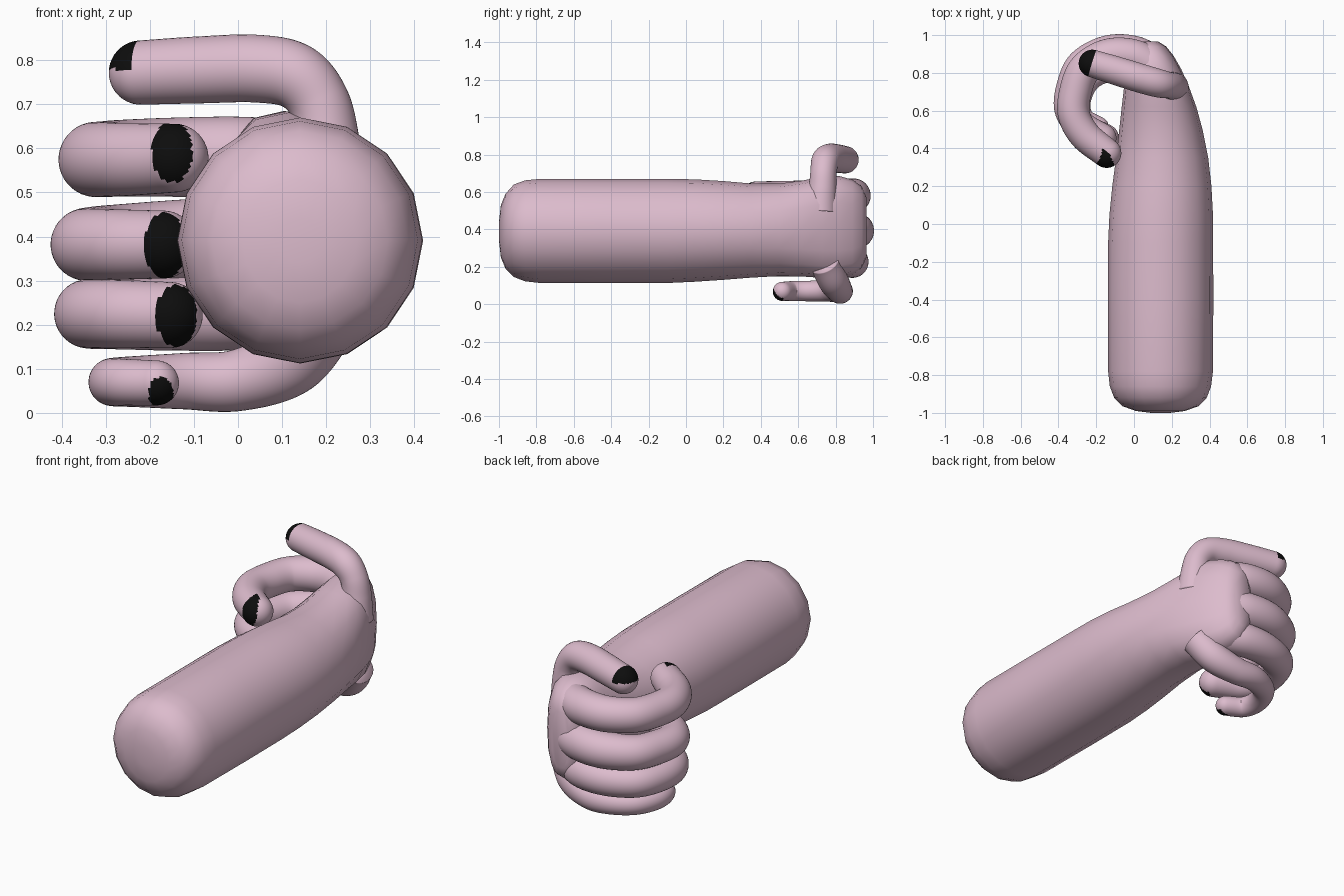
import bpy, bmesh, math
from mathutils import Vector


def material(name, rgb):
    m = bpy.data.materials.new(name)
    m.diffuse_color = (*rgb, 1)
    return m


SKIN = material("pink skin", (0.72, 0.50, 0.61))
NAIL = material("black nail", (0.004, 0.004, 0.004))


def loft(name, rings, nail=None):
    """Skin a list of vertex rings, close both ends, paint faces by the nail rule."""
    bm = bmesh.new()
    vs = [[bm.verts.new(p) for p in ring] for ring in rings]
    n = len(rings[0])
    for a, b in zip(vs, vs[1:]):
        for i in range(n):
            j = (i + 1) % n
            bm.faces.new((a[i], a[j], b[j], b[i]))
    bm.faces.new(vs[0])
    bm.faces.new(vs[-1])
    bmesh.ops.recalc_face_normals(bm, faces=bm.faces)
    bm.normal_update()
    for f in bm.faces:
        f.smooth = True
        if nail and nail(f.calc_center_median(), f.normal):
            f.material_index = 1
    me = bpy.data.meshes.new(name)
    bm.to_mesh(me)
    bm.free()
    me.materials.append(SKIN)
    me.materials.append(NAIL)
    ob = bpy.data.objects.new(name, me)
    bpy.context.collection.objects.link(ob)
    return ob


def spline(pts, steps=20):
    """Catmull-Rom through points of (x, y, z, radius)."""
    p = [Vector(q) for q in pts]
    p = [2 * p[0] - p[1]] + p + [2 * p[-1] - p[-2]]
    out = []
    for i in range(1, len(p) - 2):
        a, b, c, d = p[i - 1:i + 3]
        for k in range(steps):
            t = k / steps
            out.append(0.5 * (2 * b + (c - a) * t + (2 * a - 5 * b + 4 * c - d) * t * t
                              + (3 * b - a - 3 * c + d) * t ** 3))
    return out + [p[-2]]


def finger(name, pts, nail, sides=40):
    """Round tube along a spline with a domed tip."""
    path = spline(pts)
    pos = [q.to_3d() for q in path]
    rad = [q[3] for q in path]
    tip_dir = (pos[-1] - pos[-2]).normalized()
    end, r = pos[-1], rad[-1]
    for k in range(1, 13):
        a = k / 12 * math.radians(86)
        pos.append(end + tip_dir * r * math.sin(a))
        rad.append(r * math.cos(a))
    rings, u = [], None
    for i, p in enumerate(pos):
        t = (pos[min(i + 1, len(pos) - 1)] - pos[max(i - 1, 0)]).normalized()
        if u is None:
            u = t.orthogonal()
        u = (u - t * u.dot(t)).normalized()
        v = t.cross(u)
        angles = [2 * math.pi * k / sides for k in range(sides)]
        rings.append([p + rad[i] * (u * math.cos(a) + v * math.sin(a)) for a in angles])
    return loft(name, rings, nail)


def oval_nail(cx, cz, a, b, ymax):
    """Oval patch on the front-facing side of a fingertip."""
    return lambda c, n: (n.y < 0.1 and c.y < ymax
                         and ((c.x - cx) / a) ** 2 + ((c.z - cz) / b) ** 2 < 1)


# Forearm and palm: y, left x, right x, bottom z, top z, squareness
sections = [
    (-1.0, 0.09, 0.19, 0.34, 0.44, 2), (-0.99, 0.01, 0.27, 0.25, 0.53, 2),
    (-0.965, -0.06, 0.34, 0.19, 0.59, 2), (-0.92, -0.105, 0.385, 0.145, 0.64, 2),
    (-0.86, -0.128, 0.408, 0.122, 0.662, 2), (-0.78, -0.137, 0.418, 0.113, 0.67, 2),
    (-0.4, -0.138, 0.42, 0.112, 0.67, 2), (-0.1, -0.137, 0.419, 0.113, 0.67, 2),
    (0.05, -0.13, 0.418, 0.12, 0.667, 2), (0.2, -0.115, 0.41, 0.13, 0.658, 2),
    (0.35, -0.095, 0.393, 0.142, 0.645, 2), (0.5, -0.078, 0.363, 0.15, 0.645, 2.1),
    (0.62, -0.065, 0.33, 0.148, 0.66, 2.3), (0.73, -0.052, 0.29, 0.14, 0.682, 2.5),
    (0.82, -0.04, 0.25, 0.145, 0.685, 2.6), (0.89, -0.02, 0.21, 0.16, 0.665, 2.6),
    (0.94, 0.0, 0.17, 0.195, 0.63, 2.5), (0.965, 0.03, 0.13, 0.25, 0.57, 2.3),
]


def power(v, e):
    return math.copysign(abs(v) ** (2 / e), v)


rings = []
for y, x0, x1, z0, z1, e in sections:
    ring = []
    for k in range(16):
        a = 2 * math.pi * k / 16
        ring.append(((x0 + x1) / 2 + (x1 - x0) / 2 * power(math.cos(a), e), y,
                     (z0 + z1) / 2 + (z1 - z0) / 2 * power(math.sin(a), e)))
    rings.append(ring)
loft("forearm_and_palm", rings)

# Three large curled fingers
finger("index_finger",
       [(0.12, 0.82, 0.575, 0.09), (0.0, 0.885, 0.58, 0.092), (-0.14, 0.89, 0.58, 0.09),
        (-0.26, 0.82, 0.578, 0.087), (-0.31, 0.70, 0.575, 0.086), (-0.318, 0.58, 0.575, 0.085),
        (-0.26, 0.47, 0.575, 0.083), (-0.145, 0.375, 0.578, 0.078)],
       oval_nail(-0.15, 0.592, 0.046, 0.07, 0.45))
finger("middle_finger",
       [(0.12, 0.84, 0.40, 0.095), (0.0, 0.9, 0.395, 0.096), (-0.14, 0.905, 0.39, 0.093),
        (-0.27, 0.84, 0.385, 0.088), (-0.325, 0.73, 0.383, 0.085), (-0.34, 0.61, 0.382, 0.082),
        (-0.28, 0.52, 0.382, 0.08), (-0.17, 0.455, 0.382, 0.077)],
       oval_nail(-0.165, 0.38, 0.048, 0.075, 0.52))
finger("ring_finger",
       [(0.12, 0.82, 0.24, 0.085), (0.0, 0.88, 0.23, 0.088), (-0.14, 0.885, 0.225, 0.084),
        (-0.27, 0.83, 0.225, 0.081), (-0.325, 0.73, 0.225, 0.08), (-0.335, 0.61, 0.225, 0.078),
        (-0.275, 0.515, 0.225, 0.077), (-0.155, 0.455, 0.222, 0.075)],
       oval_nail(-0.14, 0.22, 0.047, 0.07, 0.53))

# Small finger, dropping below the palm before it curls
finger("little_finger",
       [(0.2, 0.74, 0.22, 0.08), (0.12, 0.79, 0.12, 0.08), (0.0, 0.82, 0.074, 0.07),
        (-0.12, 0.82, 0.072, 0.064), (-0.23, 0.765, 0.071, 0.058), (-0.282, 0.66, 0.07, 0.055),
        (-0.268, 0.565, 0.07, 0.053), (-0.185, 0.515, 0.068, 0.051)],
       oval_nail(-0.175, 0.045, 0.028, 0.036, 0.56))

# Raised thumb with a nail band over the top of its tip
finger("thumb",
       [(0.2, 0.72, 0.5, 0.09), (0.2, 0.73, 0.62, 0.075), (0.183, 0.735, 0.705, 0.07),
        (0.13, 0.745, 0.764, 0.075), (0.04, 0.77, 0.781, 0.077), (-0.09, 0.81, 0.778, 0.076),
        (-0.22, 0.85, 0.772, 0.073)],
       lambda c, n: c.z > 0.78 and c.x + 0.3 * (c.y - 0.85) * -1 < -0.222 and n.z > 0.08)
